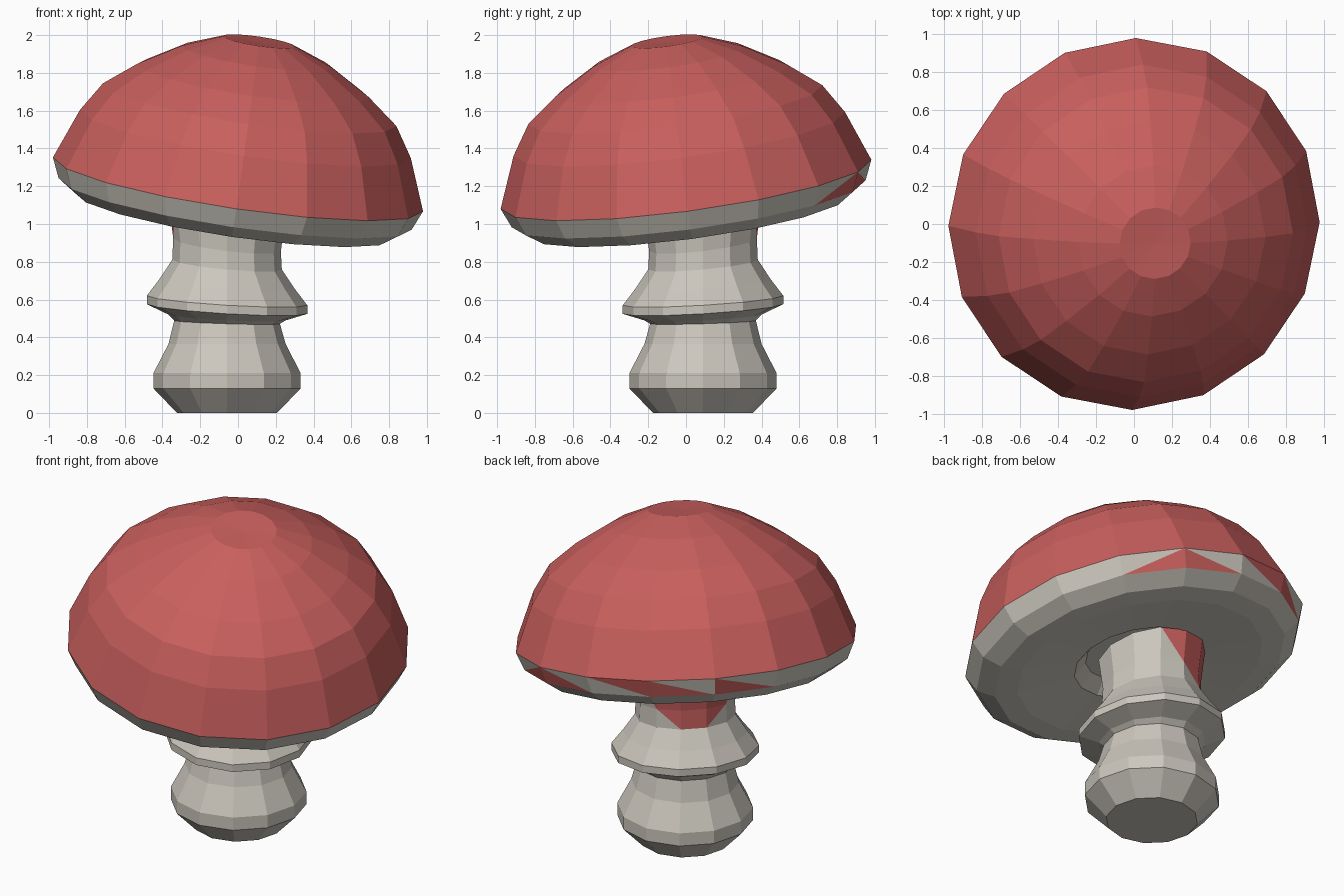
import bpy, bmesh
from math import sin, cos, pi, degrees, atan2
from mathutils import Vector

cube = bpy.data.objects.get("Cube")
if cube:
    bpy.data.objects.remove(cube)


def make_material(name, color):
    mat = bpy.data.materials.new(name)
    mat.use_nodes = True
    mat.diffuse_color = (*color, 1)
    mat.node_tree.nodes["Principled BSDF"].inputs["Base Color"].default_value = (*color, 1)
    return mat


MATERIALS = [make_material("pale_cream", (0.60, 0.57, 0.51)),
             make_material("soft_red", (0.58, 0.115, 0.11))]


def loft(bm, rings):
    """Bridge successive rings with quads; return the faces of each band."""
    n = len(rings[0])
    bands = []
    for a, b in zip(rings, rings[1:]):
        bands.append([bm.faces.new((a[i], a[(i + 1) % n], b[(i + 1) % n], b[i]))
                      for i in range(n)])
    return bands


def split_red(bm, band, lower, upper, full, spikes):
    """Cut quads along a diagonal, painting the triangle on one side red."""
    n = len(band)
    for i in full:
        band[i].material_index = 1
    for i, (red_edge, forward) in spikes.items():
        j = (i + 1) % n
        bm.faces.remove(band[i])
        p, q, r, s = lower[i], lower[j], upper[j], upper[i]
        if forward:      # diagonal from lower start to upper end
            tris = [(p, q, r), (p, r, s)]
        else:            # diagonal from upper start to lower end
            tris = [(p, q, s), (q, r, s)]
        for k, tri in enumerate(tris):
            face = bm.faces.new(tri)
            face.material_index = int((k == 0) == (red_edge == "lower"))


def finish(bm, name):
    bmesh.ops.recalc_face_normals(bm, faces=bm.faces)
    mesh = bpy.data.meshes.new(name)
    bm.to_mesh(mesh)
    bm.free()
    for mat in MATERIALS:
        mesh.materials.append(mat)
    obj = bpy.data.objects.new(name, mesh)
    bpy.context.collection.objects.link(obj)
    return obj


# Tilted cap: rings stacked along the leaning axis, underside to crown
SIDES = 16
axis = Vector((0.147, -0.134, 1)).normalized()
tilt = Vector((0, 0, 1)).rotation_difference(axis)
center = Vector((0, 0, 1.21))
cap_profile = [(0.30, -0.08), (0.38, -0.15), (0.72, -0.18), (0.85, -0.17),
               (0.945, -0.105), (0.99, 0), (0.885, 0.272), (0.785, 0.43),
               (0.62, 0.56), (0.40, 0.69), (0.19, 0.772)]
bm = bmesh.new()
rings = [[bm.verts.new(center + tilt @ Vector((r * cos(2 * pi * i / SIDES),
                                               r * sin(2 * pi * i / SIDES), h)))
          for i in range(SIDES)] for r, h in cap_profile]
bands = loft(bm, rings)
for band in bands[5:]:
    for face in band:
        face.material_index = 1
apex = bm.verts.new(center + tilt @ Vector((0, 0, 0.765)))
for i in range(SIDES):
    bm.faces.new((rings[-1][i], rings[-1][(i + 1) % SIDES], apex)).material_index = 1
bm.faces.new(rings[0])
# Stray red triangles along the raised part of the rim
split_red(bm, bands[4], rings[4], rings[5], full=[],
          spikes={2: ("lower", True), 3: ("lower", False), 4: ("upper", False),
                  5: ("lower", False), 6: ("lower", False)})
finish(bm, "mushroom_cap")

# Stem: bulbous foot, neck, leaning skirt and collar (radius, height, lean)
SIDES = 12
stem_profile = [(0.265, 0, 0), (0.39, 0.13, 0), (0.39, 0.21, 0),
                (0.31, 0.365, 0), (0.28, 0.48, 0.03), (0.31, 0.505, 0.05),
                (0.425, 0.55, 0.06), (0.425, 0.595, 0.06),
                (0.36, 0.68, 0.07), (0.29, 0.785, 0.09),
                (0.285, 0.89, 0.12), (0.31, 1.09, 0.14)]
bm = bmesh.new()
rings = []
for r, z, lean in stem_profile:
    ring = []
    for i in range(SIDES):
        x, y = r * cos(2 * pi * i / SIDES), r * sin(2 * pi * i / SIDES)
        ring.append(bm.verts.new((x - 0.058, y + 0.09, z + lean * (y - x))))
    rings.append(ring)
bands = loft(bm, rings)
bm.faces.new(rings[0])
bm.faces.new(rings[-1])
# Jagged red bleed below the cap on the raised side
split_red(bm, bands[-1], rings[-2], rings[-1], full=[3, 4, 5],
          spikes={2: ("upper", False), 6: ("upper", True)})
split_red(bm, bands[-2], rings[-3], rings[-2], full=[4],
          spikes={3: ("upper", False), 5: ("upper", True)})
finish(bm, "mushroom_stem")
